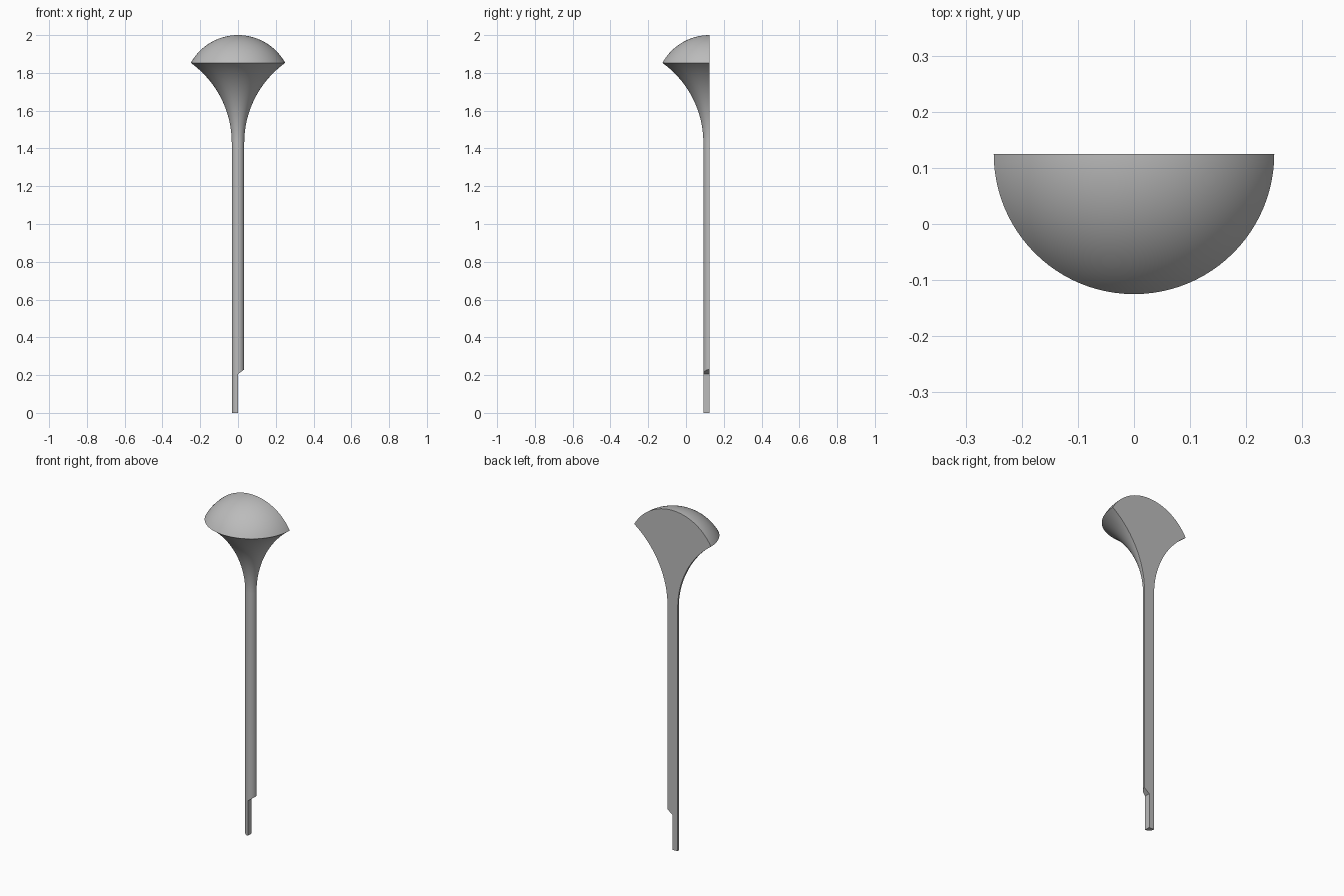
import bpy
import bmesh
from math import pi, sin, cos, asin
from mathutils import Vector

if "Cube" in bpy.data.objects:
    bpy.data.objects.remove(bpy.data.objects["Cube"], do_unlink=True)

AXIS_Y = 0.125                 # flat back plane, also the axis of revolution
STEM_R, FLARE_Z = 0.033, 1.43
RIM_R, RIM_Z, TOP_Z = 0.25, 1.853, 2.0

grey = bpy.data.materials.new("plain grey")
grey.use_nodes = True
colour = (0.5, 0.5, 0.5, 1)
grey.diffuse_color = colour
grey.node_tree.nodes["Principled BSDF"].inputs["Base Color"].default_value = colour


def add_object(name, bm):
    bmesh.ops.recalc_face_normals(bm, faces=bm.faces)
    mesh = bpy.data.meshes.new(name)
    bm.to_mesh(mesh)
    bm.free()
    mesh.materials.append(grey)
    obj = bpy.data.objects.new(name, mesh)
    bpy.context.collection.objects.link(obj)
    return obj


# Profile: stem, concave flare, domed cap
profile = [(0, 0), (STEM_R, 0)]
rise, spread = RIM_Z - FLARE_Z, RIM_R - STEM_R
flare_radius = (spread ** 2 + rise ** 2) / (2 * spread)
flare_angle = asin(rise / flare_radius)
for i in range(25):
    a = flare_angle * i / 24
    profile.append((STEM_R + flare_radius * (1 - cos(a)), FLARE_Z + flare_radius * sin(a)))

cap_height = TOP_Z - RIM_Z
dome_radius = (RIM_R ** 2 + cap_height ** 2) / (2 * cap_height)
dome_angle = asin(RIM_R / dome_radius)
for i in range(1, 21):
    a = dome_angle * (1 - i / 20)
    profile.append((dome_radius * sin(a), TOP_Z - dome_radius * (1 - cos(a))))

# Half revolution of the profile, closed by a flat back
bm = bmesh.new()
verts = [bm.verts.new((r, AXIS_Y, z)) for r, z in profile]
edges = [bm.edges.new(pair) for pair in zip(verts, verts[1:])]
bmesh.ops.spin(bm, geom=verts + edges, cent=(0, AXIS_Y, 0), axis=(0, 0, 1),
               angle=-pi, steps=48)
bmesh.ops.remove_doubles(bm, verts=bm.verts, dist=0.00001)
bmesh.ops.holes_fill(bm, edges=[e for e in bm.edges if e.is_boundary], sides=0)
body = add_object("half_mushroom_stem", bm)

# Notch at the foot: removes the left half of the stem below a sloped shoulder
bm = bmesh.new()
outline = [(0, -0.1), (0.1, -0.1), (0.1, 0.281), (0, 0.205)]
face = bm.faces.new([bm.verts.new((x, 0, z)) for x, z in outline])
solid = bmesh.ops.extrude_face_region(bm, geom=[face])
moved = [g for g in solid["geom"] if isinstance(g, bmesh.types.BMVert)]
bmesh.ops.translate(bm, verts=moved, vec=Vector((0, 0.3, 0)))
cutter = add_object("notch_cutter", bm)
cutter.hide_render = True

bpy.ops.object.select_all(action="DESELECT")
body.select_set(True)
bpy.context.view_layer.objects.active = body
notch = body.modifiers.new("notch", "BOOLEAN")
notch.operation = "DIFFERENCE"
notch.solver = "EXACT"
notch.object = cutter
bpy.ops.object.modifier_apply(modifier=notch.name)
bpy.data.objects.remove(cutter, do_unlink=True)

bpy.ops.object.shade_smooth_by_angle()
